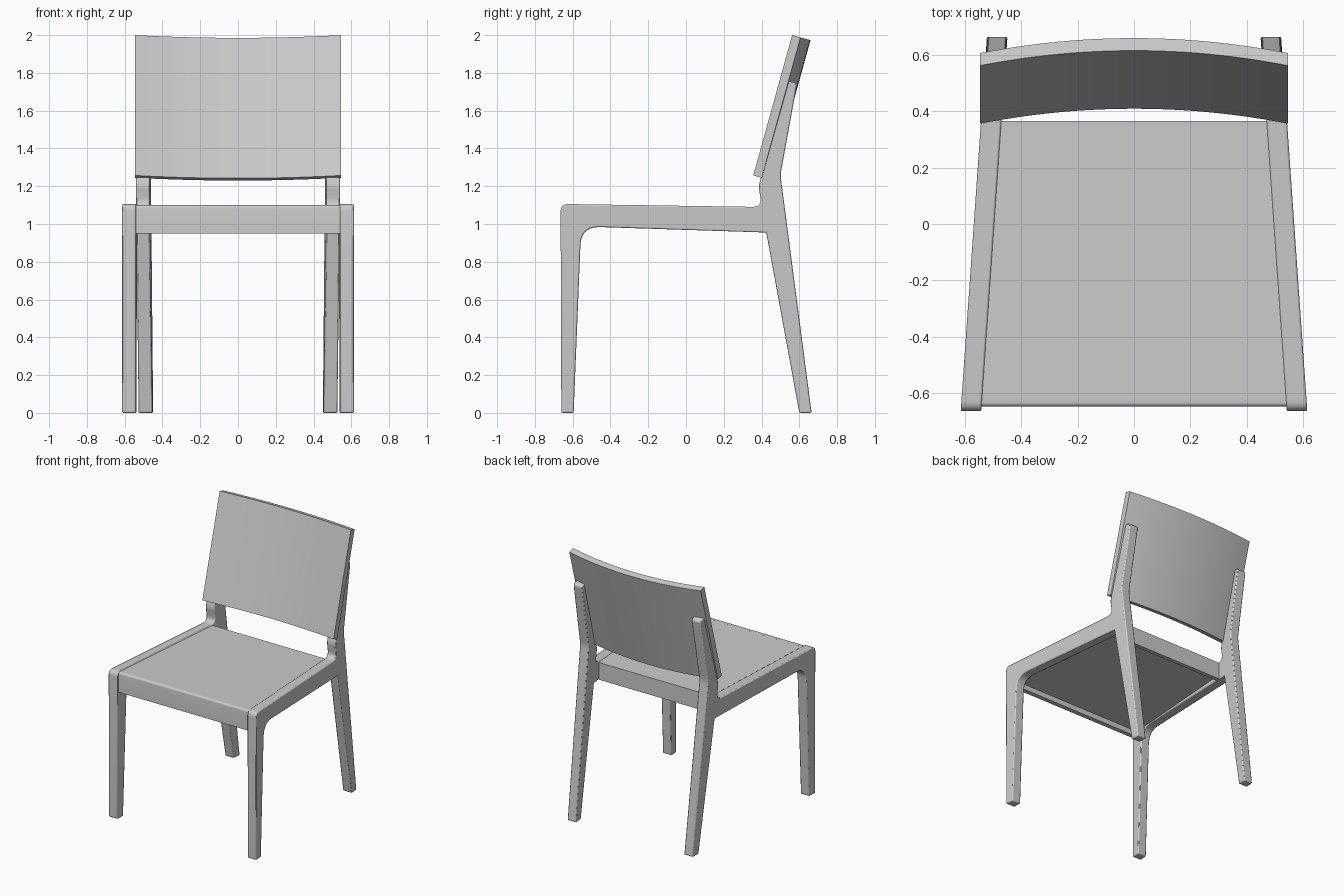
import bpy
import bmesh
from mathutils import Vector

cube = bpy.data.objects.get("Cube")
if cube:
    bpy.data.objects.remove(cube, do_unlink=True)

grey = bpy.data.materials.new("plain grey")
grey.use_nodes = True
tone = (0.6, 0.6, 0.6, 1)
grey.diffuse_color = tone
grey.node_tree.nodes["Principled BSDF"].inputs["Base Color"].default_value = tone

THICK = 0.073


def centre_x(y):
    """Centre line of a side frame, tapering towards the back."""
    return 0.578 - 0.07 * (y + 0.66)


def rounded(corners, steps=6):
    """Outline from (y, z, radius) corners, each rounded by a short curve."""
    out = []
    for i, (y, z, r) in enumerate(corners):
        p = Vector((y, z))
        if r == 0:
            out.append(p)
            continue
        a = Vector(corners[i - 1][:2]) - p
        b = Vector(corners[(i + 1) % len(corners)][:2]) - p
        a, b = p + a.normalized() * r, p + b.normalized() * r
        for k in range(steps + 1):
            t = k / steps
            out.append(a * (1 - t) ** 2 + p * 2 * t * (1 - t) + b * t ** 2)
    return out


def finish(name, bm, bevel=0.0, mirror=False):
    bmesh.ops.recalc_face_normals(bm, faces=bm.faces)
    mesh = bpy.data.meshes.new(name)
    bm.to_mesh(mesh)
    bm.free()
    mesh.materials.append(grey)
    obj = bpy.data.objects.new(name, mesh)
    bpy.context.collection.objects.link(obj)
    bpy.ops.object.select_all(action="DESELECT")
    obj.select_set(True)
    bpy.context.view_layer.objects.active = obj
    bpy.ops.object.shade_smooth_by_angle(angle=0.6)
    if bevel:
        mod = obj.modifiers.new("soft edges", "BEVEL")
        mod.width, mod.segments = bevel, 2
        mod.limit_method, mod.angle_limit = "ANGLE", 0.7
    if mirror:
        obj.modifiers.new("mirror", "MIRROR")
    return obj


def prism(name, outline, left, right, bevel=0.0, mirror=False):
    """Side outline spanned between two x limits that depend on y."""
    bm = bmesh.new()
    rings = [[bm.verts.new((f(p.x), p.x, p.y)) for p in outline]
             for f in (left, right)]
    for ring in rings:
        bm.faces.new(ring)
    n = len(outline)
    for i in range(n):
        j = (i + 1) % n
        bm.faces.new((rings[0][i], rings[0][j], rings[1][j], rings[1][i]))
    return finish(name, bm, bevel, mirror)


# Side frames: front leg, seat rail, back leg and upright in one piece
side = rounded([
    (-0.66, 0, 0), (-0.595, 0, 0), (-0.555, 0.987, 0.1), (0.425, 0.955, 0),
    (0.60, 0, 0), (0.665, 0, 0), (0.50, 1.26, 0.03), (0.588, 1.745, 0.02),
    (0.538, 1.758, 0.01), (0.384, 1.2, 0.02), (0.402, 1.09, 0.05),
    (-0.664, 1.106, 0.04)])
prism("side_frames", side,
      lambda y: centre_x(y) - THICK / 2, lambda y: centre_x(y) + THICK / 2,
      bevel=0.007, mirror=True)


# Seat parts fitted between the side frames
def inner(y):
    return centre_x(y) - THICK / 2 + 0.001


def seat_part(name, corners):
    prism(name, rounded(corners, 4), lambda y: -inner(y), inner)


seat_part("front_apron", [(-0.647, 0.95, 0), (-0.612, 0.95, 0),
                          (-0.612, 1.10, 0), (-0.647, 1.10, 0.015)])
seat_part("seat_panel", [(-0.62, 0.99, 0), (0.345, 0.99, 0),
                         (0.345, 1.086, 0), (-0.62, 1.10, 0)])
seat_part("back_rail", [(0.335, 0.957, 0), (0.366, 0.957, 0),
                        (0.366, 1.086, 0), (0.335, 1.086, 0)])

# Curved, leaning backrest
low, high = Vector((0, 0.356, 1.257)), Vector((0, 0.562, 2.0))
lean = (high - low).normalized()
back = Vector((0, lean.z, -lean.y))
HALF, BOW, DEPTH, COLS = 0.546, 0.055, 0.046, 24
bm = bmesh.new()
columns = []
for i in range(COLS + 1):
    u = 2 * i / COLS - 1
    shift = Vector((u * HALF, 0, 0)) + back * BOW * (1 - u * u)
    columns.append([bm.verts.new(p + shift) for p in
                    (low, high, high + back * DEPTH, low + back * DEPTH)])
for a, b in zip(columns, columns[1:]):
    for k in range(4):
        m = (k + 1) % 4
        bm.faces.new((a[k], a[m], b[m], b[k]))
bm.faces.new(columns[0])
bm.faces.new(columns[-1])
finish("backrest", bm)
